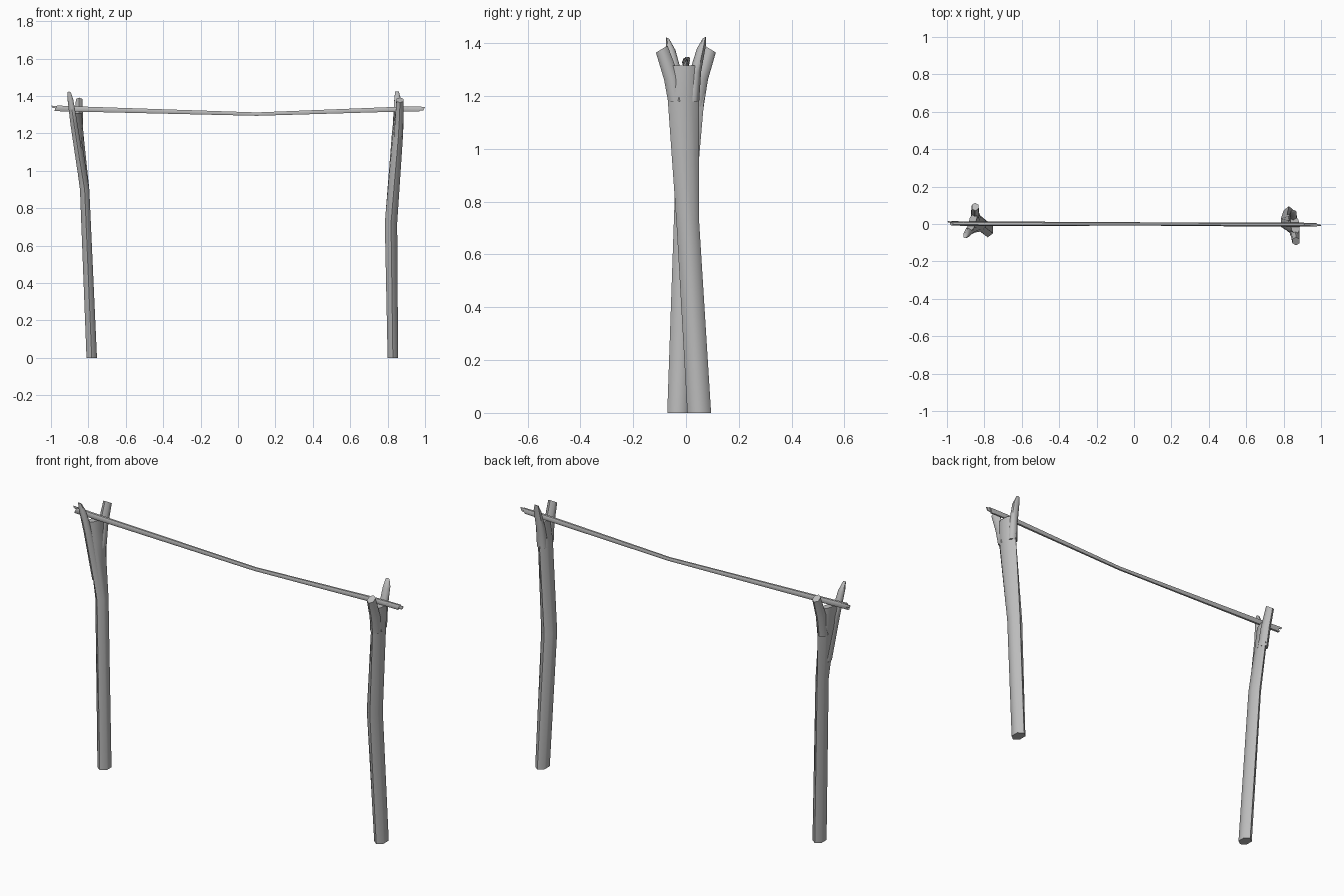
import bpy, bmesh, math

cube = bpy.data.objects.get("Cube")
if cube:
    bpy.data.objects.remove(cube, do_unlink=True)

wood = bpy.data.materials.new("grey wood")
wood.use_nodes = True
colour = (0.5, 0.5, 0.5, 1)
wood.diffuse_color = colour
wood.node_tree.nodes["Principled BSDF"].inputs["Base Color"].default_value = colour

SIDES = 6


def loft(bm, rings, along_x=False):
    """Skin a closed tube; ring = x, y, z, half width, half depth, twist, end slope."""
    loops = []
    for x, y, z, width, depth, twist, slope in rings:
        loop = []
        for i in range(SIDES):
            a = math.tau * i / SIDES
            u = width * math.sin(a) / math.sin(math.tau / 6)
            v = depth * math.cos(a)
            if along_x:
                point = (x + slope * u, y + v, z + u + twist * v)
            else:
                point = (x + u + twist * v, y + v, z + slope * v)
            loop.append(bm.verts.new(point))
        loops.append(loop)
    for low, high in zip(loops, loops[1:]):
        for i in range(SIDES):
            j = (i + 1) % SIDES
            bm.faces.new((low[i], low[j], high[j], high[i]))
    bm.faces.new(loops[0])
    bm.faces.new(loops[-1])


def build(name, tubes, along_x=False):
    """Make one smooth object from several tubes."""
    bm = bmesh.new()
    for rings in tubes:
        loft(bm, rings, along_x)
    bmesh.ops.recalc_face_normals(bm, faces=bm.faces)
    mesh = bpy.data.meshes.new(name)
    bm.to_mesh(mesh)
    bm.free()
    mesh.materials.append(wood)
    obj = bpy.data.objects.new(name, mesh)
    bpy.context.collection.objects.link(obj)
    bpy.ops.object.select_all(action="DESELECT")
    obj.select_set(True)
    bpy.context.view_layer.objects.active = obj
    bpy.ops.object.shade_smooth_by_angle(angle=math.radians(62))
    return obj


# Left post: bent trunk, short front prong, tall pointed back prong
left_trunk = [
    (.828, .05, 0, .028, .045, 0, 0),
    (.818, .007, .72, .033, .043, 0, 0),
    (.853, -.01, 1.2, .027, .06, -.1, 0),
    (.861, -.005, 1.315, .022, .055, -.1, 0),
]
left_front_prong = [
    (.857, -.038, 1.18, .024, .03, 0, 0),
    (.862, -.055, 1.27, .022, .028, 0, .3),
    (.866, -.092, 1.378, .019, .022, 0, .6),
]
left_back_prong = [
    (.848, .02, 1.18, .024, .03, 0, 0),
    (.85, .035, 1.29, .02, .022, 0, 0),
    (.853, .058, 1.385, .017, .017, 0, .3),
    (.85, .07, 1.422, .01, .006, 0, .5),
]
build("left_post", [left_trunk, left_front_prong, left_back_prong])

# Right post: slimmer trunk that spreads into a fork
right_trunk = [
    (-.782, -.03, 0, .028, .041, 0, 0),
    (-.82, .002, .9, .025, .042, 0, 0),
    (-.856, .01, 1.2, .022, .06, .25, 0),
    (-.866, .008, 1.31, .019, .058, .3, 0),
]
right_front_prong = [
    (-.838, -.012, 1.0, .021, .028, 0, 0),
    (-.877, -.032, 1.25, .019, .026, 0, 0),
    (-.896, -.058, 1.38, .015, .018, 0, -.3),
    (-.903, -.07, 1.42, .008, .006, 0, -.5),
]
right_back_prong = [
    (-.848, .035, 1.16, .022, .032, 0, 0),
    (-.85, .055, 1.27, .021, .028, 0, -.3),
    (-.849, .092, 1.378, .018, .021, 0, -.6),
]
build("right_post", [right_trunk, right_front_prong, right_back_prong])

# Sagging crossbar resting in both forks, with splintered ends
bar = [
    (-.975, .003, 1.334, .015, .012, 0, .5),
    (-.85, .002, 1.33, .014, .012, 0, 0),
    (.1, 0, 1.303, .009, .009, 0, 0),
    (.85, -.003, 1.329, .013, .012, 0, 0),
    (.975, -.005, 1.33, .014, .009, 0, .5),
]
right_splinter = [
    (-.9, .006, 1.334, .01, .006, 0, 0),
    (-.995, .012, 1.342, .006, .003, 0, -.5),
]
left_splinter = [
    (.9, -.005, 1.333, .011, .008, 0, 0),
    (.995, -.007, 1.332, .009, .004, 0, .5),
]
build("crossbar", [bar, right_splinter, left_splinter], along_x=True)
